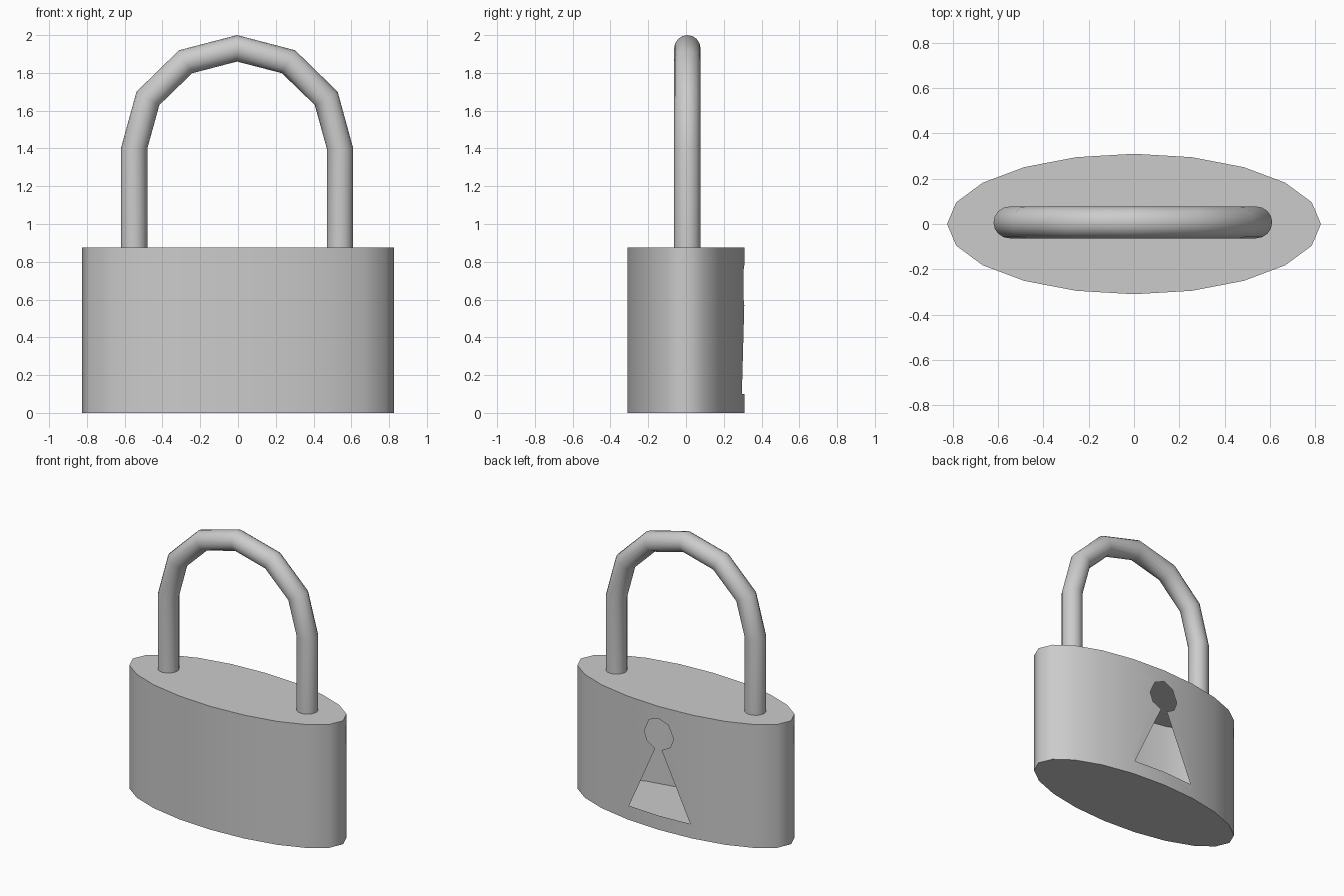
import bpy, bmesh
from math import sin, cos, pi

if "Cube" in bpy.data.objects:
    bpy.data.objects.remove(bpy.data.objects["Cube"])

RX, RY, H, SIDES = 0.825, 0.31, 0.875, 20


def finish(name, bm):
    bmesh.ops.recalc_face_normals(bm, faces=bm.faces)
    mesh = bpy.data.meshes.new(name)
    bm.to_mesh(mesh)
    bm.free()
    obj = bpy.data.objects.new(name, mesh)
    bpy.context.collection.objects.link(obj)
    bpy.ops.object.select_all(action='DESELECT')
    obj.select_set(True)
    bpy.context.view_layer.objects.active = obj
    bpy.ops.object.shade_smooth_by_angle(angle=pi / 3)
    return obj


def add_loop(bm, points):
    verts = [bm.verts.new(p) for p in points]
    return [bm.edges.new((verts[i - 1], verts[i])) for i in range(len(verts))]


# Oval outline of the case
oval = [(RX * cos(2 * pi * i / SIDES), RY * sin(2 * pi * i / SIDES)) for i in range(SIDES)]
back = oval[3:8]  # facets that carry the keyhole


def back_y(x):
    for (x0, y0), (x1, y1) in zip(back, back[1:]):
        if x >= x1 - 1e-5:
            return y0 + (y1 - y0) * (x - x0) / (x1 - x0)
    return back[-1][1]


# Back panel: flat sheet with a keyhole opening, split and bent onto the oval
bm = bmesh.new()
w = back[0][0]
half = [(0.24, 0.10), (0.025, 0.57), (0.09, 0.605), (0.115, 0.67), (0.075, 0.76)]
hole = half + [(0, 0.79)] + [(-x, z) for x, z in reversed(half)]
edges = add_loop(bm, [(-w, 0, 0), (w, 0, 0), (w, 0, H), (-w, 0, H)])
edges += add_loop(bm, [(x, 0, z) for x, z in hole])
bmesh.ops.triangle_fill(bm, edges=edges, use_beauty=True, normal=(0, 1, 0))
for x, _ in back[1:-1]:
    bmesh.ops.bisect_plane(bm, geom=bm.verts[:] + bm.edges[:] + bm.faces[:], dist=1e-5,
                           plane_co=(x, 0, 0), plane_no=(1, 0, 0))
for v in bm.verts:
    v.co.y = back_y(v.co.x)

# Rest of the hollow case: end caps and remaining side facets
low = [bm.verts.new((x, y, 0)) for x, y in oval]
top = [bm.verts.new((x, y, H)) for x, y in oval]
bm.faces.new(low[::-1])
bm.faces.new(top)
for i in range(SIDES):
    if not 3 <= i < 7:
        j = (i + 1) % SIDES
        bm.faces.new((low[i], low[j], top[j], top[i]))
bmesh.ops.remove_doubles(bm, verts=bm.verts, dist=1e-4)
finish("lock_case", bm)

# Shackle: round tube swept up one leg, around the arch and down the other
bm = bmesh.new()
R, SEG = 0.07, 16
stations = [(0, H)] + [(pi * k / 6, 1.4) for k in range(7)] + [(pi, H)]
rings = []
for a, z in stations:
    ring = []
    for s in range(SEG):
        t = 2 * pi * s / SEG
        out = R * cos(t)
        ring.append(bm.verts.new((-0.005 + (0.545 + out) * cos(a), 0.007 + R * sin(t),
                                  z + (0.53 + out) * sin(a))))
    rings.append(ring)
for r0, r1 in zip(rings, rings[1:]):
    for s in range(SEG):
        n = (s + 1) % SEG
        bm.faces.new((r0[s], r0[n], r1[n], r1[s]))
finish("shackle", bm)
